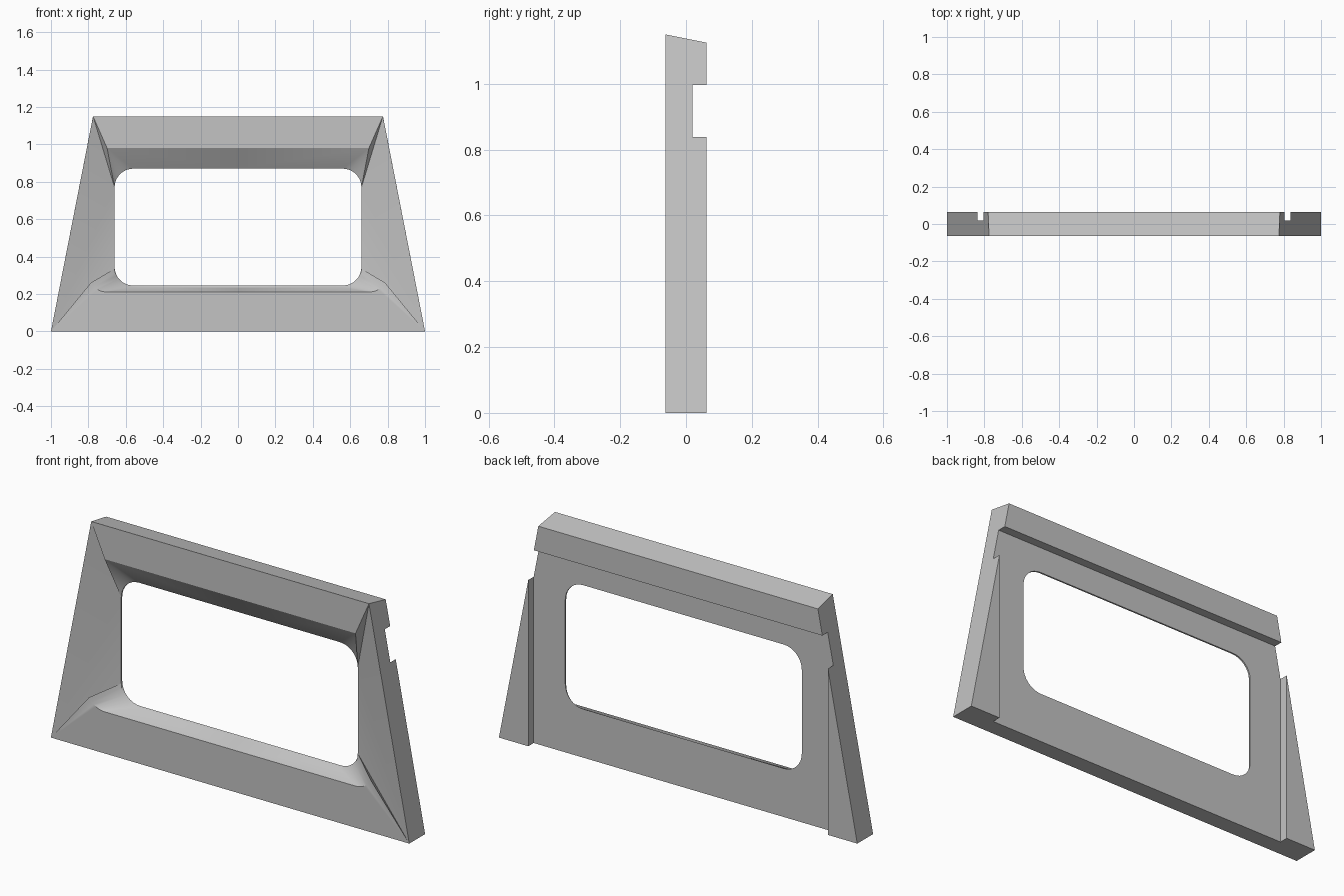
import bpy, bmesh
from math import cos, sin, radians

cube = bpy.data.objects.get("Cube")
if cube:
    bpy.data.objects.remove(cube, do_unlink=True)

FRONT, BACK, PANEL = -0.063, 0.063, 0.02   # depth planes
SEG = 8                                    # segments per rounded corner


def arc(cx, cz, r, start, end):
    """Points (x, z) along an arc, angles in degrees."""
    steps = [radians(start + (end - start) * i / SEG) for i in range(SEG + 1)]
    return [(cx + r * cos(a), cz + r * sin(a)) for a in steps]


def opening(bottom, top=0.87, half=0.66, r=0.1):
    """Right half of the rounded window: lower arc, then upper arc."""
    return (arc(half - r, bottom + r, r, 270, 360),
            arc(half - r, top - r, r, 0, 90))


bm = bmesh.new()


def verts(points, y):
    return [bm.verts.new((x, y, z)) for x, z in points]


def face(*vs):
    bm.faces.new(vs)


def strip(a, b):
    for i in range(len(a) - 1):
        face(a[i], a[i + 1], b[i + 1], b[i])


# Outer trapezoid, right half: bottom centre, bottom corner, top corner, top centre
front = verts([(0, 0), (1, 0), (0.775, 1.15), (0, 1.15)], FRONT)
back = verts([(0, 0), (1, 0), (0.78, 1.125), (0, 1.125)], BACK)
strip(front, back)

# Window rings: foot of the bevel, lip, and back plane
rings = []
for bottom, y in ((0.235, 0.012), (0.245, PANEL), (0.245, BACK)):
    low, high = opening(bottom)
    rings.append(verts([(0, bottom)] + low + high + [(0, 0.87)], y))
for a, b in zip(rings, rings[1:]):
    strip(a, b)
ring = rings[0]
low, high = ring[1:SEG + 2], ring[SEG + 2:-1]

# Front edge of the bevel: rounded at the sill, sharp at the head
sill = verts([(0, 0.21)] + arc(0.7, 0.31, 0.1, 270, 330), FRONT)
head, head_mid = verts([(0.7, 0.98), (0, 0.98)], FRONT)

# Flat bottom and top panels of the front
face(front[0], front[1], *reversed(sill))
face(front[2], front[3], head_mid, head)

# Bevel of the sill and head, with the corner fans
strip(sill, ring[:SEG + 2])
face(head, head_mid, ring[-1], high[-1])
for a, b in zip(high, high[1:]):
    face(head, a, b)

# Sloping side panel
face(front[1], low[-1], sill[-1])
face(front[1], high[0], low[-1])
face(front[1], front[2], high[0])
face(front[2], head, high[0])

# Back face around the window
ring = rings[-1]
low, high = ring[:SEG + 2], ring[SEG + 2:]
face(back[0], back[1], *reversed(low))
face(back[1], back[2], high[0], low[-1])
face(back[2], back[3], *reversed(high))

# Mirror to the full frame
bmesh.ops.mirror(bm, geom=bm.verts[:] + bm.edges[:] + bm.faces[:],
                 axis='X', merge_dist=0.0001)
bmesh.ops.remove_doubles(bm, verts=bm.verts[:], dist=0.0001)
bmesh.ops.recalc_face_normals(bm, faces=bm.faces[:])
mesh = bpy.data.meshes.new("window_frame")
bm.to_mesh(mesh)
bm.free()
frame = bpy.data.objects.new("window_frame", mesh)
bpy.context.collection.objects.link(frame)

# Rear recess, leaving the top bar and two side wedges
bpy.ops.mesh.primitive_cube_add(size=1, location=(0, PANEL + 0.1, 0.3985))
cutter = bpy.context.object
cutter.name = "recess_cutter"
cutter.scale = (1.672, 0.2, 1.197)
cutter.hide_render = True
bpy.context.view_layer.update()

bpy.ops.object.select_all(action='DESELECT')
bpy.context.view_layer.objects.active = frame
frame.select_set(True)
cut = frame.modifiers.new("recess", 'BOOLEAN')
cut.operation = 'DIFFERENCE'
cut.solver = 'EXACT'
cut.object = cutter
bpy.ops.object.modifier_apply(modifier=cut.name)
bpy.data.objects.remove(cutter, do_unlink=True)

# Single grey material
grey = bpy.data.materials.new("plain_grey")
grey.use_nodes = True
colour = (0.55, 0.55, 0.55, 1)
grey.diffuse_color = colour
grey.node_tree.nodes["Principled BSDF"].inputs["Base Color"].default_value = colour
frame.data.materials.clear()
frame.data.materials.append(grey)
bpy.ops.object.shade_smooth_by_angle(angle=radians(32))
